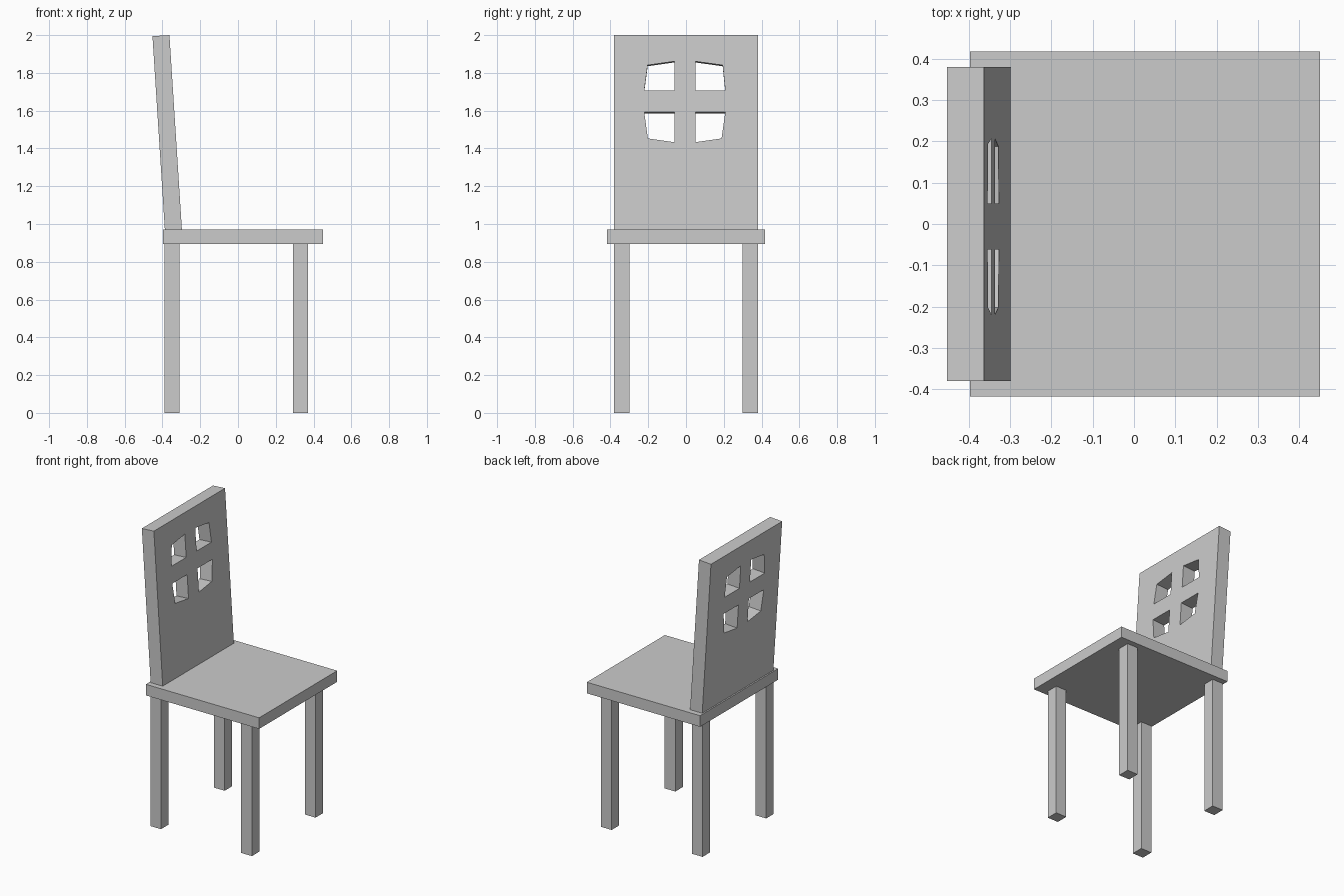
import bpy
import math
from mathutils import Matrix

if "Cube" in bpy.data.objects:
    bpy.data.objects.remove(bpy.data.objects["Cube"])


def box(name, x0, x1, y0, y1, z0, z1):
    bpy.ops.mesh.primitive_cube_add(size=1)
    ob = bpy.context.object
    ob.name = name
    ob.data.transform(Matrix.Diagonal((x1 - x0, y1 - y0, z1 - z0, 1)))
    ob.location = ((x0 + x1) / 2, (y0 + y1) / 2, (z0 + z1) / 2)
    return ob


# Seat board
SEAT_TOP = 0.97
box("seat", -0.397, 0.45, -0.417, 0.417, 0.895, SEAT_TOP)

# Four square legs
for label, x in (("rear", -0.39), ("front", 0.29)):
    for side, y in (("right", -0.38), ("left", 0.30)):
        box(f"{label}_{side}_leg", x, x + 0.08, y, y + 0.08, 0, 0.897)

# Leaning backrest: outline with four window openings, (y, z) on its front face
outline = [(-0.38, SEAT_TOP), (0.38, SEAT_TOP), (0.38, 2.0), (-0.38, 2.0)]
windows = [
    [(-0.062, 1.706), (-0.062, 1.861), (-0.203, 1.841), (-0.221, 1.706)],
    [(0.049, 1.706), (0.049, 1.861), (0.194, 1.841), (0.208, 1.706)],
    [(-0.062, 1.592), (-0.062, 1.433), (-0.202, 1.453), (-0.221, 1.592)],
    [(0.049, 1.592), (0.049, 1.433), (0.188, 1.453), (0.208, 1.592)],
]
lean = math.atan2(0.066, 1.03)
c, s = math.cos(lean), math.sin(lean)
half = 0.045
curve = bpy.data.curves.new("backrest", "CURVE")
curve.dimensions = "2D"
curve.fill_mode = "BOTH"
curve.extrude = half
for loop in [outline] + windows:
    spline = curve.splines.new("POLY")
    spline.points.add(len(loop) - 1)
    for point, (y, z) in zip(spline.points, loop):
        point.co = (y, (z - SEAT_TOP) / c, 0, 1)
    spline.use_cyclic_u = True
back = bpy.data.objects.new("backrest", curve)
bpy.context.collection.objects.link(back)
back.matrix_world = Matrix((
    (0, -s, c, -0.297 - half * c),
    (1, 0, 0, 0),
    (0, c, s, SEAT_TOP - half * s),
    (0, 0, 0, 1),
))

# Turn the backrest into a flat-shaded mesh
bpy.ops.object.select_all(action="DESELECT")
back.select_set(True)
bpy.context.view_layer.objects.active = back
bpy.ops.object.convert(target="MESH")
bpy.ops.object.shade_flat()
